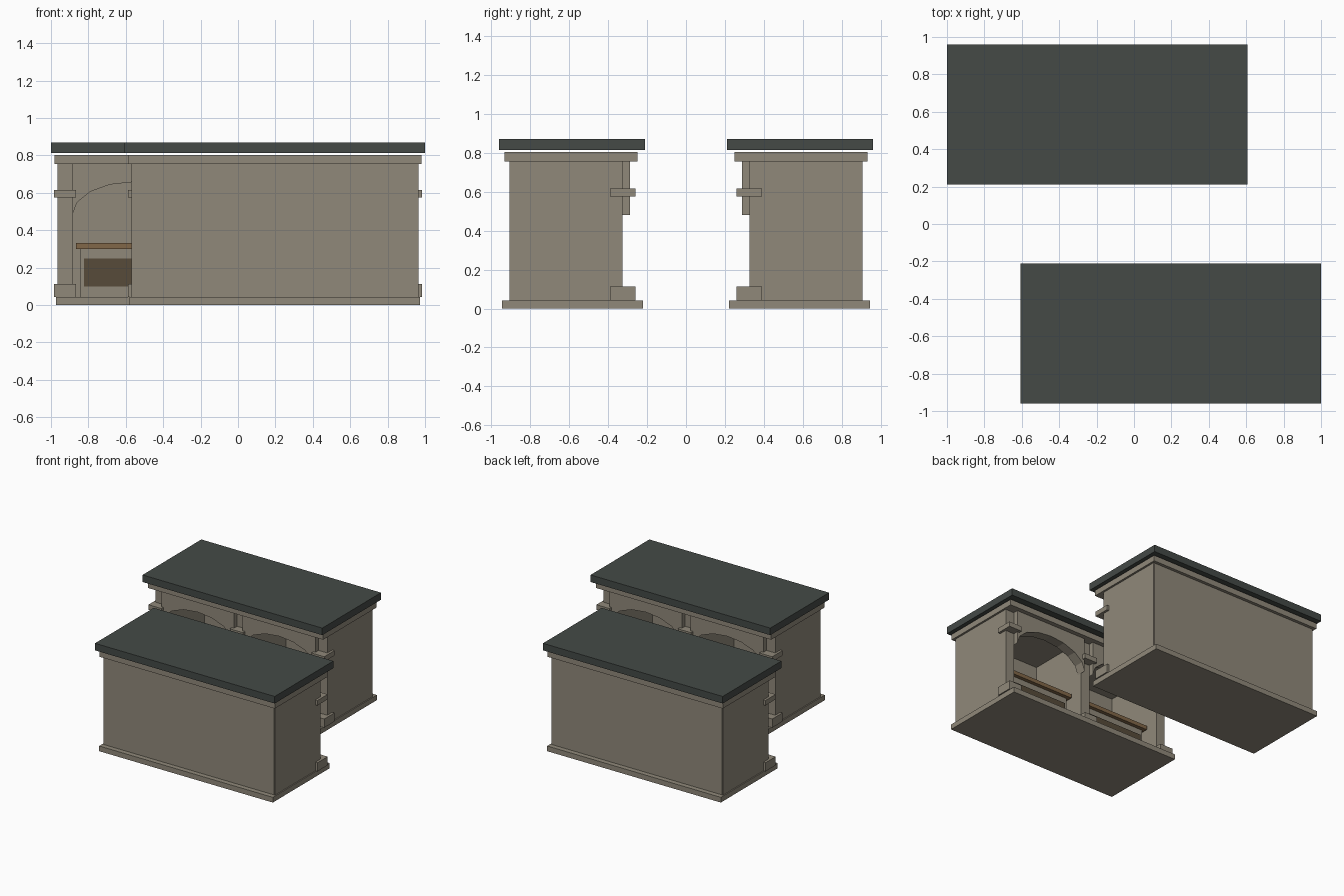
import bpy, math

if "Cube" in bpy.data.objects:
    bpy.data.objects.remove(bpy.data.objects["Cube"])


def material(name, col):
    m = bpy.data.materials.new(name)
    m.diffuse_color = (*col, 1)
    m.use_nodes = True
    m.node_tree.nodes["Principled BSDF"].inputs["Base Color"].default_value = m.diffuse_color
    return m


STONE = material("warm_stone", (0.28, 0.25, 0.195))
SLATE = material("dark_slate", (0.058, 0.068, 0.062))
WOOD = material("counter_wood", (0.22, 0.135, 0.065))
PANEL = material("dark_panel_wood", (0.095, 0.07, 0.042))

CX = -0.197          # centre of the rear building
BAY, PIER = 0.364, 0.728


def make(name, verts, faces, mat, turn):
    """Place a part; turn=-1 gives the building rotated half a turn."""
    me = bpy.data.meshes.new(name)
    me.from_pydata([(turn * (x + CX), turn * y, z) for x, y, z in verts], [], faces)
    me.materials.append(mat)
    ob = bpy.data.objects.new(name, me)
    bpy.context.collection.objects.link(ob)


def box(name, x0, x1, y0, y1, z0, z1, mat, turn):
    v = [(x, y, z) for z in (z0, z1) for x, y in ((x0, y0), (x1, y0), (x1, y1), (x0, y1))]
    f = [(3, 2, 1, 0), (4, 5, 6, 7), (0, 1, 5, 4), (1, 2, 6, 5), (2, 3, 7, 6), (3, 0, 4, 7)]
    make(name, v, f, mat, turn)


def arch(name, cx, half, spring, rise, top, y0, y1, turn, n=8):
    """Flat panel with a half-ellipse cut from its underside."""
    v, f = [], []
    for i in range(n + 1):
        a = math.pi * (1 - i / n)
        x, z = cx + half * math.cos(a), spring + rise * math.sin(a)
        v += [(x, y0, z), (x, y0, top), (x, y1, top), (x, y1, z)]
    for i in range(n):
        a, b = 4 * i, 4 * i + 4
        for j in range(4):
            k = (j + 1) % 4
            f.append((a + j, a + k, b + k, b + j))
    f += [(3, 2, 1, 0), (4 * n, 4 * n + 1, 4 * n + 2, 4 * n + 3)]
    make(name, v, f, STONE, turn)


for side, t in (("rear", 1), ("front", -1)):
    # plinth, cornice and floating roof slab
    box(side + "_plinth", -0.776, 0.776, 0.22, 0.945, 0, 0.042, STONE, t)
    box(side + "_cornice", -0.783, 0.783, 0.25, 0.93, 0.755, 0.802, STONE, t)
    box(side + "_roof", -0.803, 0.803, 0.21, 0.96, 0.813, 0.87, SLATE, t)
    # back wall between the end walls
    box(side + "_back_wall", -0.76, 0.76, 0.84, 0.905, 0.042, 0.755, STONE, t)
    # end walls and middle partition, each with capital and foot
    for p in (-1, 0, 1):
        c = p * PIER
        box(side + "_cross_wall", c - 0.039, c + 0.039, 0.326, 0.902, 0.042, 0.755, STONE, t)
        box(side + "_pier_capital", c - 0.058, c + 0.058, 0.26, 0.39, 0.575, 0.615, STONE, t)
        box(side + "_pier_foot", c - 0.058, c + 0.058, 0.26, 0.39, 0.042, 0.112, STONE, t)
    # two arched bays with counters
    for s in (-1, 1):
        c = s * BAY
        arch(side + "_arch", c, 0.325, 0.48, 0.178, 0.755, 0.286, 0.366, t)
        box(side + "_counter_body", c - 0.284, c + 0.284, 0.445, 0.57, 0.042, 0.3, STONE, t)
        box(side + "_counter_top", c - 0.305, c + 0.305, 0.415, 0.6, 0.3, 0.332, WOOD, t)
        box(side + "_counter_panel", c - 0.262, c + 0.262, 0.437, 0.445, 0.1, 0.25, PANEL, t)
